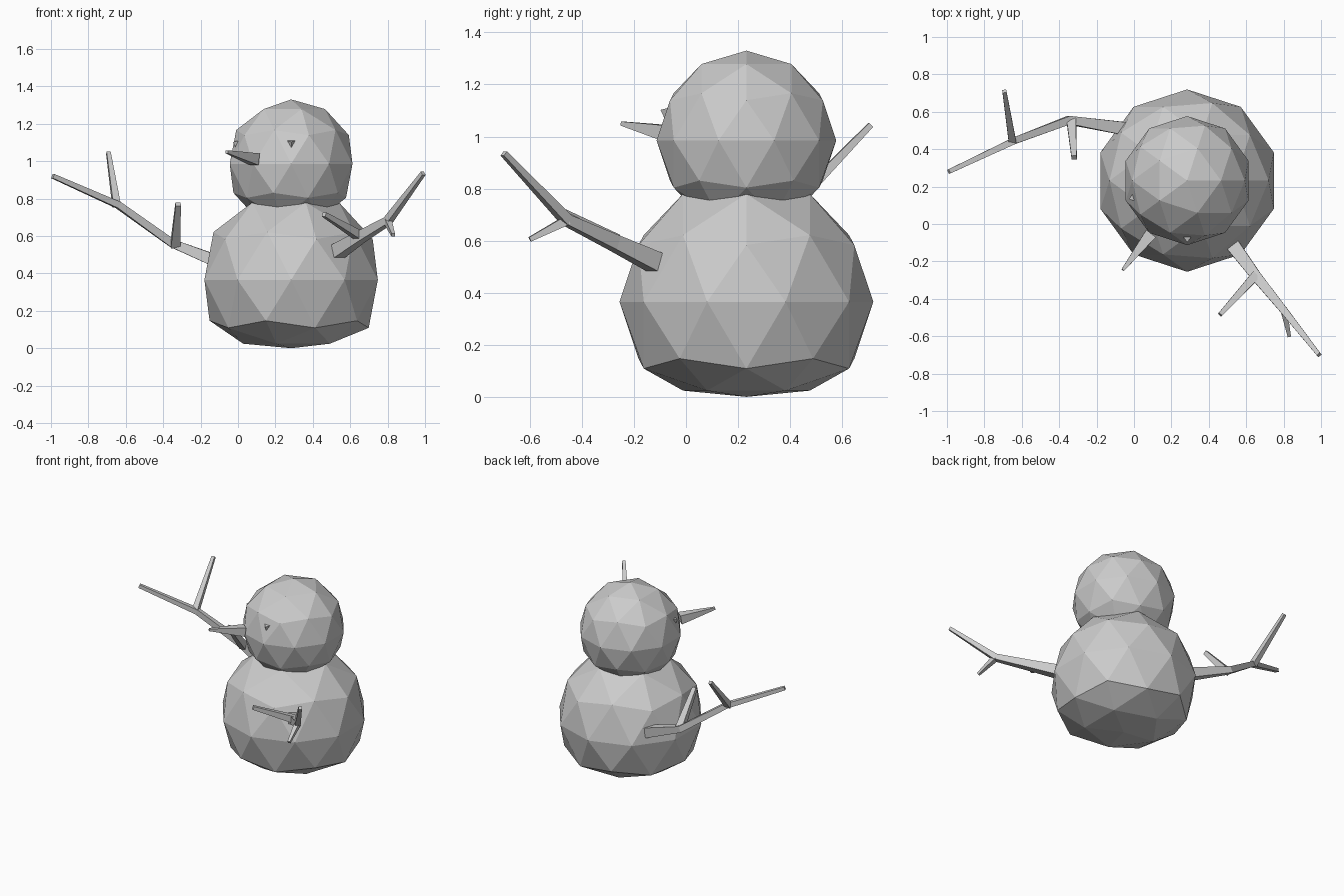
import bpy, bmesh
from mathutils import Vector

if "Cube" in bpy.data.objects:
    bpy.data.objects.remove(bpy.data.objects["Cube"])

CX, CY = 0.284, 0.232


def finish(bm, name):
    bmesh.ops.recalc_face_normals(bm, faces=bm.faces)
    me = bpy.data.meshes.new(name)
    bm.to_mesh(me)
    bm.free()
    ob = bpy.data.objects.new(name, me)
    bpy.context.collection.objects.link(ob)
    return ob


def snowball(name, z, r):
    bm = bmesh.new()
    bmesh.ops.create_icosphere(bm, subdivisions=2, radius=r)
    bmesh.ops.translate(bm, verts=bm.verts, vec=(CX, CY, z))
    # flatten whatever would sink below the ground
    for v in bm.verts:
        if v.co.z < -0.08:
            v.co.z = 0.0
        elif v.co.z < 0:
            v.co.z = 0.024
    return finish(bm, name)


def add_stick(bm, pts, halves):
    """Tapered square tube through the points."""
    pts = [Vector(p) for p in pts]
    rings = []
    for i, (p, h) in enumerate(zip(pts, halves)):
        t = Vector()
        if i > 0:
            t += (p - pts[i - 1]).normalized()
        if i < len(pts) - 1:
            t += (pts[i + 1] - p).normalized()
        t.normalize()
        side = t.cross(Vector((0, 0, 1))).normalized()
        up = side.cross(t)
        rings.append([bm.verts.new(p + side * a * h + up * b * h)
                      for a, b in ((-1, -1), (1, -1), (1, 1), (-1, 1))])
    for r0, r1 in zip(rings, rings[1:]):
        for k in range(4):
            n = (k + 1) % 4
            bm.faces.new((r0[k], r0[n], r1[n], r1[k]))
    bm.faces.new(rings[0])
    bm.faces.new(rings[-1])


def sticks(name, parts):
    bm = bmesh.new()
    for pts, halves in parts:
        add_stick(bm, pts, halves)
    return finish(bm, name)


# Snowballs
snowball("body", 0.365, 0.4875)
snowball("head", 0.985, 0.345)

# Branch arms, each a bent limb with two twigs
sticks("left_arm", [
    ([(-0.05, 0.51, 0.44), (-0.35, 0.555, 0.56), (-0.64, 0.445, 0.765), (-0.99, 0.28, 0.92)],
     [0.035, 0.022, 0.018, 0.012]),
    ([(-0.65, 0.44, 0.765), (-0.693, 0.71, 1.045)], [0.02, 0.011]),
    ([(-0.335, 0.55, 0.55), (-0.32, 0.355, 0.77)], [0.025, 0.014]),
])
sticks("right_arm", [
    ([(0.53, -0.115, 0.515), (0.65, -0.275, 0.592), (0.80, -0.46, 0.68), (0.99, -0.70, 0.935)],
     [0.037, 0.028, 0.02, 0.011]),
    ([(0.65, -0.275, 0.60), (0.46, -0.485, 0.715)], [0.024, 0.012]),
    ([(0.80, -0.455, 0.68), (0.83, -0.60, 0.605)], [0.018, 0.009]),
])

# Nose
sticks("nose", [([(0.088, -0.055, 1.01), (-0.06, -0.246, 1.05)], [0.032, 0.008])])

# Eyes: small three-sided studs pointing outward
for name, p in (("eye_a", (0.285, -0.083, 1.097)), ("eye_b", (-0.012, 0.138, 1.097))):
    bm = bmesh.new()
    p = Vector(p)
    d = (p - Vector((CX, CY, 0.985))).normalized()
    side = d.cross(Vector((0, 0, 1))).normalized()
    up = side.cross(d)
    base = [bm.verts.new(p - d * 0.008 + side * a + up * b)
            for a, b in ((-0.021, 0.016), (0.021, 0.016), (0, -0.024))]
    tip = bm.verts.new(p + d * 0.016)
    bm.faces.new(base)
    for k in range(3):
        bm.faces.new((base[k], base[(k + 1) % 3], tip))
    finish(bm, name)
